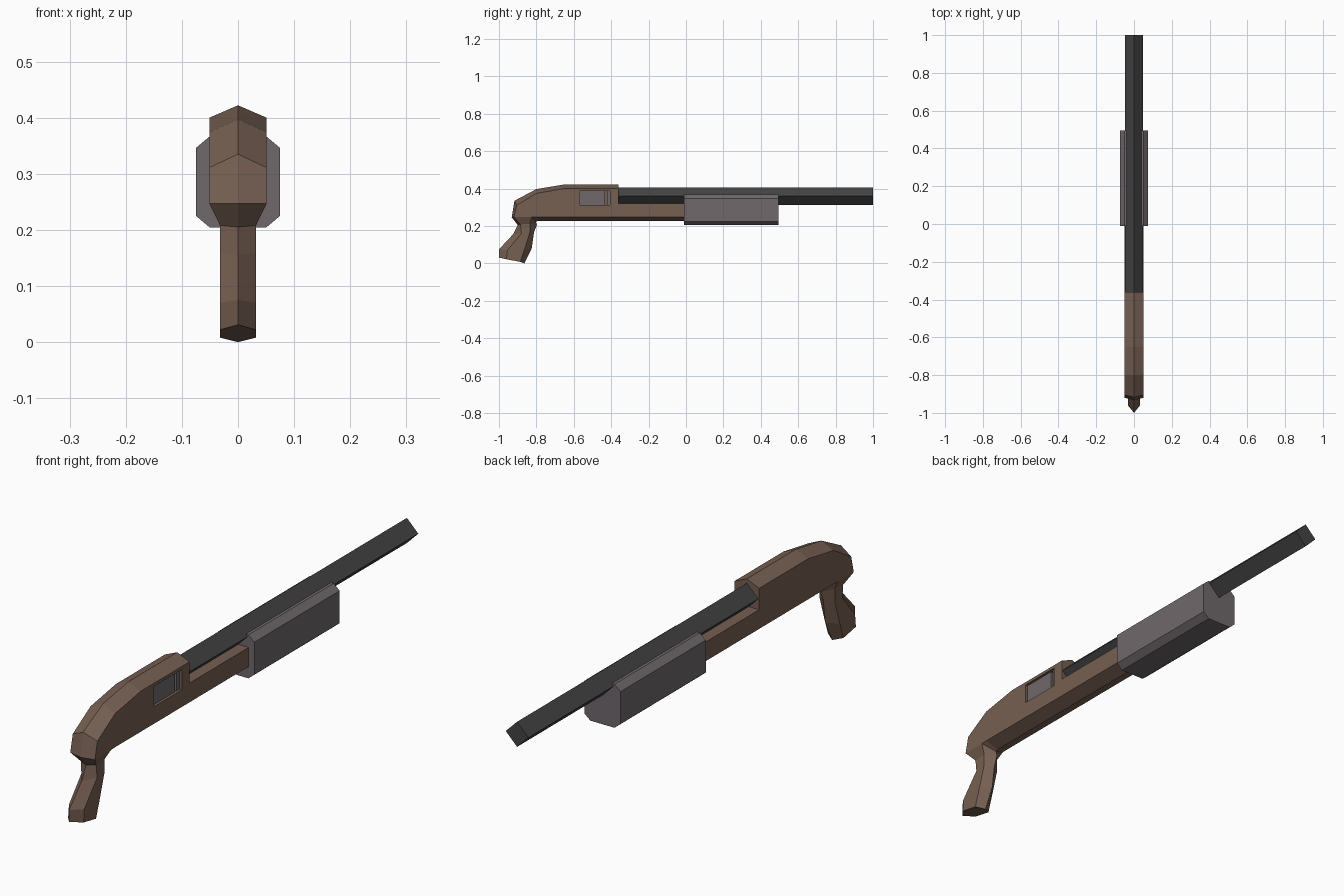
import bpy, bmesh

if "Cube" in bpy.data.objects:
    bpy.data.objects.remove(bpy.data.objects["Cube"])


def material(name, rgb):
    m = bpy.data.materials.new(name)
    m.diffuse_color = (*rgb, 1)
    m.use_nodes = True
    m.node_tree.nodes["Principled BSDF"].inputs["Base Color"].default_value = m.diffuse_color
    return m


wood = material("brown wood", (0.18, 0.115, 0.085))
steel = material("dark steel", (0.058, 0.058, 0.058))
grey = material("warm grey", (0.16, 0.14, 0.15))


def loft(name, rings, mat):
    """Skin a closed solid through rings of equal point count."""
    bm = bmesh.new()
    loops = [[bm.verts.new(p) for p in r] for r in rings]
    n = len(loops[0])
    for a, b in zip(loops, loops[1:]):
        for i in range(n):
            j = (i + 1) % n
            bm.faces.new((a[i], a[j], b[j], b[i]))
    bm.faces.new(loops[0])
    bm.faces.new(loops[-1])
    bmesh.ops.recalc_face_normals(bm, faces=bm.faces)
    me = bpy.data.meshes.new(name)
    bm.to_mesh(me)
    bm.free()
    ob = bpy.data.objects.new(name, me)
    bpy.context.collection.objects.link(ob)
    me.materials.append(mat)
    return ob


def prism(name, section, y0, y1, mat):
    """Extrude an x-z section along y."""
    return loft(name, [[(x, y, z) for x, z in section] for y in (y0, y1)], mat)


def box(name, x0, x1, y0, y1, z0, z1, mat):
    return prism(name, [(x0, z0), (x1, z0), (x1, z1), (x0, z1)], y0, y1, mat)


def hex_ring(w, ridge, outer, inner, keel):
    """Six-sided ring from (y, z) stations: ridges on the centre, sides at +-w."""
    return [(0, *ridge), (w, *outer), (w, *inner),
            (0, *keel), (-w, *inner), (-w, *outer)]


# Receiver sweeping back and down into the pistol grip
W, G = 0.051, 0.032
stock = loft("receiver_and_grip", [
    hex_ring(W, (-.36, .422), (-.36, .40), (-.36, .248), (-.36, .227)),
    hex_ring(W, (-.65, .422), (-.65, .40), (-.65, .248), (-.65, .227)),
    hex_ring(W, (-.80, .397), (-.80, .374), (-.78, .248), (-.78, .227)),
    hex_ring(W, (-.917, .335), (-.905, .311), (-.80, .248), (-.795, .227)),
    hex_ring(W, (-.932, .247), (-.92, .247), (-.825, .247), (-.803, .222)),
    hex_ring(G, (-.90, .205), (-.885, .208), (-.835, .212), (-.797, .205)),
    hex_ring(G, (-.925, .155), (-.88, .16), (-.835, .165), (-.813, .165)),
    hex_ring(G, (-1.0, .075), (-.955, .07), (-.865, .07), (-.825, .08)),
    hex_ring(G, (-1.0, .031), (-.96, .022), (-.886, .008), (-.865, 0)),
], wood)

# Ejection port cut into the right side only
cutter = box("port_cutter", .032, .08, -.57, -.405, .312, .388, wood)
cutter.hide_render = True
cutter.hide_viewport = True
cut = stock.modifiers.new("port", 'BOOLEAN')
cut.operation = 'DIFFERENCE'
cut.object = cutter
cut.solver = 'EXACT'

# Bolt and extractor strip inside the port
box("bolt", .025, .041, -.57, -.434, .312, .388, grey)
box("bolt_strip", .025, .041, -.422, -.405, .312, .388, grey)

# Lower rail running forward under the barrel
prism("lower_rail", [(-W, .32), (W, .32), (W, .248), (0, .227), (-W, .248)],
      -.36, 0, wood)

# Diamond-section barrel
prism("barrel", [(0, .406), (.047, .359), (0, .312), (-.047, .359)],
      -.365, 1, steel)

# Chamfered pump handle
right = [(.05, .204), (.075, .225), (.075, .346), (.05, .367)]
prism("pump_handle", right + [(-x, z) for x, z in reversed(right)],
      -.01, .495, grey)
